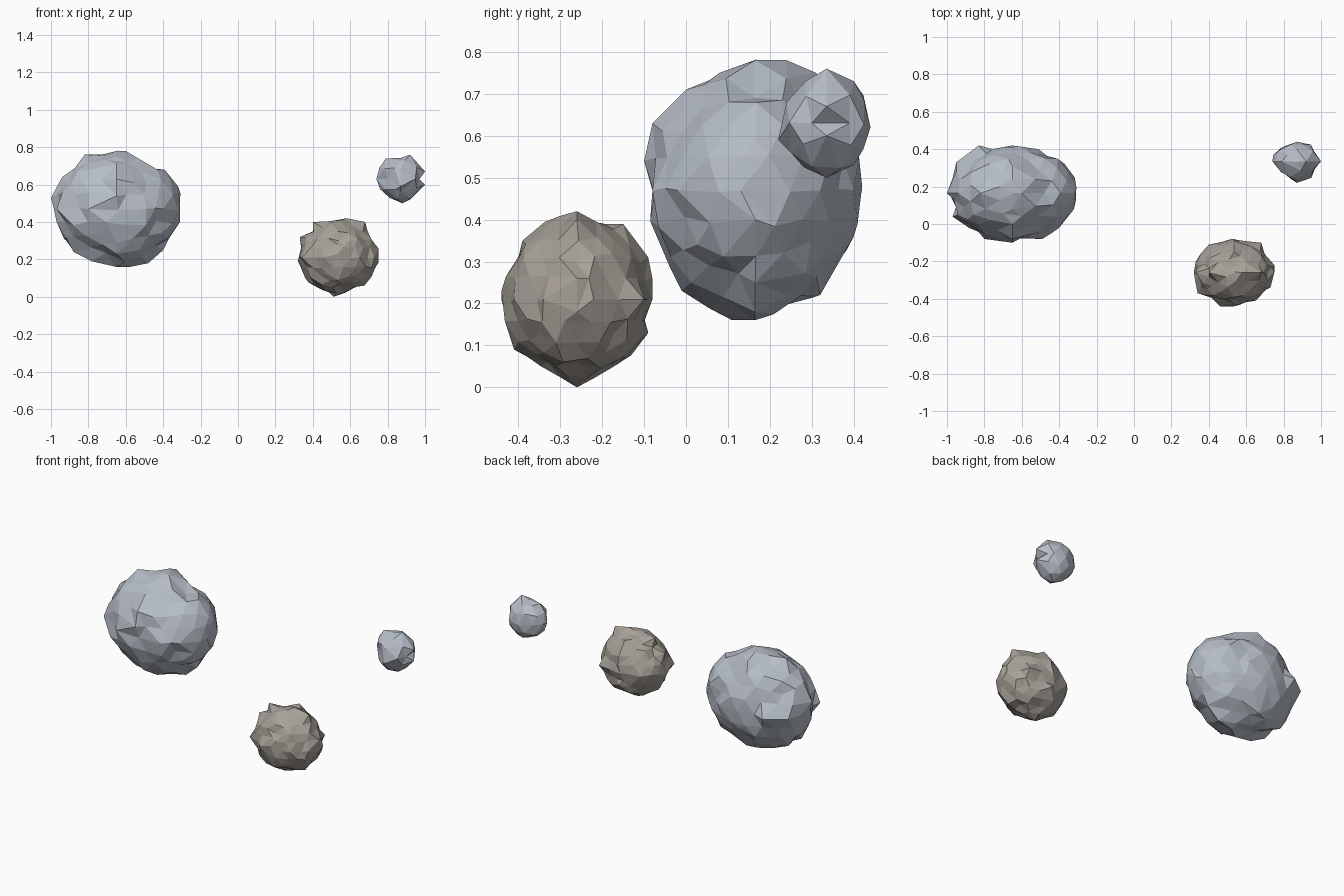
import bpy
import bmesh
import random
from mathutils import Vector

cube = bpy.data.objects.get("Cube")
if cube:
    bpy.data.objects.remove(cube, do_unlink=True)


def make_material(name, rgb):
    mat = bpy.data.materials.new(name)
    mat.use_nodes = True
    colour = (*rgb, 1.0)
    mat.diffuse_color = colour
    bsdf = mat.node_tree.nodes["Principled BSDF"]
    bsdf.inputs["Base Color"].default_value = colour
    bsdf.inputs["Roughness"].default_value = 0.9
    return mat


def make_rock(name, centre, radii, detail, rough, seed, mat, front, side, top):
    """Faceted rock: a jittered icosphere with its outline corners set.

    front holds (x, z), side holds (y, z) and top holds (x, y) corners.
    """
    rng = random.Random(seed)
    cx, cy, cz = centre
    corners = [(x, cy, z) for x, z in front]
    corners += [(cx, y, z) for y, z in side]
    corners += [(x, y, cz) for x, y in top]

    bm = bmesh.new()
    bmesh.ops.create_icosphere(bm, subdivisions=detail, radius=1.0)

    # Give each outline corner the nearest free vertex
    loose = set(bm.verts)
    for corner in corners:
        spot = Vector((corner[i] - centre[i]) / radii[i] for i in range(3))
        aim = spot.normalized()
        tip = max(bm.verts, key=lambda v: v.co.normalized().dot(aim))
        if tip in loose:
            tip.co = spot
            loose.remove(tip)

    # Knock the other vertices in or out and a little sideways
    for v in bm.verts:
        if v in loose:
            slide = Vector([rng.uniform(-1, 1) for _ in range(3)]) * rough
            v.co = v.co * (0.95 + rng.uniform(-rough, rough)) + slide * 0.5

    for v in bm.verts:
        v.co = Vector(v.co[i] * radii[i] for i in range(3))
    bmesh.ops.recalc_face_normals(bm, faces=bm.faces)

    mesh = bpy.data.meshes.new(name)
    bm.to_mesh(mesh)
    bm.free()
    mesh.materials.append(mat)
    rock = bpy.data.objects.new(name, mesh)
    rock.location = centre
    bpy.context.collection.objects.link(rock)


blue_grey = make_material("blue grey stone", (0.47, 0.51, 0.57))
brown_grey = make_material("brown grey stone", (0.38, 0.35, 0.31))

# Large floating rock
make_rock(
    "large_rock", (-0.65, 0.165, 0.47), (0.35, 0.265, 0.31), 3, 0.05, 4, blue_grey,
    front=[(-1, 0.53), (-0.94, 0.64), (-0.82, 0.76), (-0.6, 0.78), (-0.48, 0.69),
           (-0.32, 0.59), (-0.31, 0.4), (-0.4, 0.25), (-0.48, 0.18), (-0.58, 0.16),
           (-0.78, 0.22), (-0.93, 0.31)],
    side=[(-0.1, 0.54), (-0.08, 0.63), (0, 0.71), (0.08, 0.75), (0.24, 0.78),
          (0.31, 0.75), (0.42, 0.48), (0.4, 0.36), (0.32, 0.22), (0.11, 0.16),
          (-0.01, 0.23), (-0.04, 0.29)],
    top=[(-0.95, 0.33), (-0.83, 0.42), (-0.51, 0.4), (-0.37, 0.32), (-0.31, 0.13),
         (-0.4, -0.02), (-0.49, -0.08), (-0.8, -0.08), (-0.97, 0.04)])

# Medium rock, tapering to a low tip
make_rock(
    "medium_rock", (0.535, -0.26, 0.21), (0.215, 0.18, 0.205), 3, 0.05, 11, brown_grey,
    front=[(0.51, 0), (0.33, 0.32), (0.4, 0.4), (0.58, 0.42), (0.68, 0.4),
           (0.75, 0.26), (0.75, 0.18), (0.62, 0.06), (0.36, 0.1), (0.32, 0.19)],
    side=[(-0.19, 0.05), (-0.09, 0.13), (-0.08, 0.26), (-0.09, 0.31), (-0.15, 0.39),
          (-0.39, 0.35), (-0.42, 0.28), (-0.44, 0.23), (-0.41, 0.09), (-0.33, 0.06)],
    top=[(0.33, -0.2), (0.4, -0.11), (0.52, -0.08), (0.68, -0.1), (0.75, -0.22),
         (0.73, -0.34), (0.65, -0.41), (0.46, -0.44), (0.34, -0.37)])

# Small floating rock
make_rock(
    "small_rock", (0.87, 0.335, 0.63), (0.132, 0.112, 0.127), 2, 0.06, 7, blue_grey,
    front=[(1, 0.67), (0.74, 0.63), (0.79, 0.74), (0.92, 0.76), (1, 0.6),
           (0.88, 0.5), (0.81, 0.53)],
    side=[(0.22, 0.59), (0.24, 0.68), (0.4, 0.73), (0.44, 0.62), (0.4, 0.53),
          (0.25, 0.56)],
    top=[(0.79, 0.41), (0.96, 0.39), (0.97, 0.3), (0.87, 0.22), (0.8, 0.28)])
